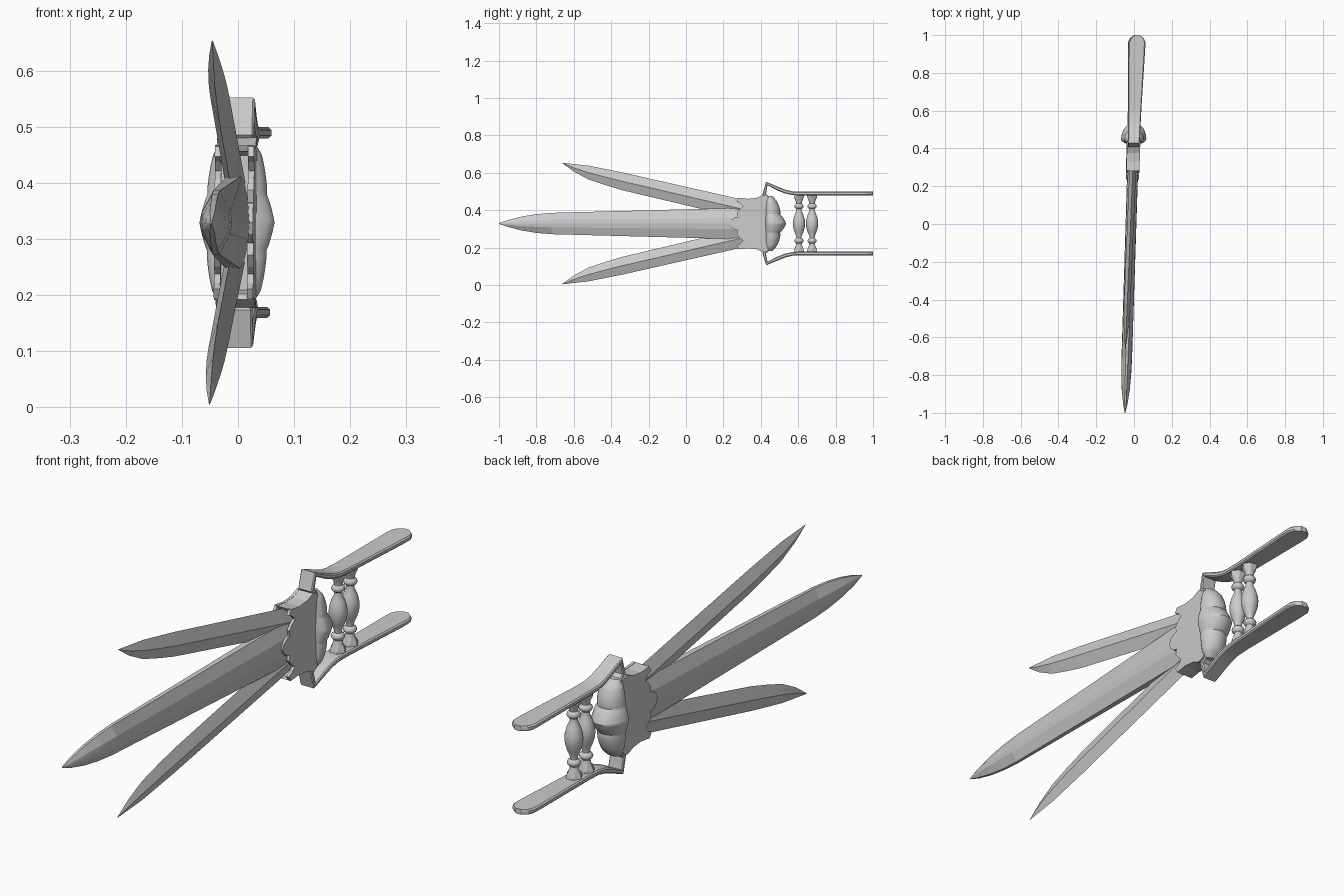
import bpy, bmesh, math
from mathutils import Vector

cube = bpy.data.objects.get("Cube")
if cube:
    bpy.data.objects.remove(cube)

steel = bpy.data.materials.new("pale_steel")
steel.use_nodes = True
steel.diffuse_color = (0.6, 0.6, 0.6, 1)
steel.node_tree.nodes["Principled BSDF"].inputs["Base Color"].default_value = (0.6, 0.6, 0.6, 1)

MID = 0.329  # height of the centre line


def finish(name, bm, smooth=None):
    """Lean the part with the whole weapon, then make an object of it."""
    for v in bm.verts:
        v.co.x += 0.0315 * v.co.y - 0.016 + 0.0077 * v.co.z
        v.co.z += MID
    bmesh.ops.remove_doubles(bm, verts=bm.verts, dist=1e-5)
    bmesh.ops.recalc_face_normals(bm, faces=bm.faces)
    mesh = bpy.data.meshes.new(name)
    bm.to_mesh(mesh)
    bm.free()
    mesh.materials.append(steel)
    ob = bpy.data.objects.new(name, mesh)
    bpy.context.collection.objects.link(ob)
    if smooth:
        bpy.ops.object.select_all(action='DESELECT')
        ob.select_set(True)
        bpy.context.view_layer.objects.active = ob
        bpy.ops.object.shade_smooth_by_angle(angle=math.radians(smooth))
    return ob


def loft(rings):
    """Skin closed rings of equal length and cap both ends."""
    bm = bmesh.new()
    rows = [[bm.verts.new(p) for p in r] for r in rings]
    n = len(rows[0])
    for a, b in zip(rows, rows[1:]):
        for i in range(n):
            j = (i + 1) % n
            bm.faces.new((a[i], a[j], b[j], b[i]))
    bm.faces.new(rows[0])
    bm.faces.new(rows[-1])
    return bm


# Main blade: flat-centred section with narrow square edges
rings = []
for y, h, t in [(-1, .002, .002), (-.95, .019, .012), (-.88, .037, .021),
                (-.8, .050, .026), (-.72, .057, .028), (.34, .085, .029)]:
    e = .004 + .009 * (y + 1) / 1.3 if h > .01 else .001
    f = h * .36
    half = [(e, -h), (t * .9, -f), (t, 0), (t * .9, f), (e, h)]
    rings.append([(x, y, z) for x, z in half] + [(-x, y, -z) for x, z in half])
finish("main_blade", loft(rings))

# Side blades: diamond section, swept slightly outwards at the tip
for side, name in ((1, "upper_side_blade"), (-1, "lower_side_blade")):
    rings = []
    for y, lo, hi, t in [(-.66, .322, .325, .001), (-.6, .278, .318, .008),
                         (-.52, .235, .309, .013), (-.43, .205, .291, .016),
                         (-.34, .178, .273, .017), (.36, .012, .115, .018)]:
        lean = .012 * (y - .3)
        mid = (lo + hi) / 2
        rings.append([(lean + t, y, side * mid), (lean, y, side * hi),
                      (lean - t, y, side * mid), (lean, y, side * lo)])
    finish(name, loft(rings))


# Guard cheeks: two scalloped plates around the blade roots
upper = [(.235, 0), (.243, .02), (.262, .035), (.278, .036), (.272, .058), (.288, .078),
         (.305, .092), (.29, .108), (.27, .118), (.282, .138), (.33, .132),
         (.375, .137), (.41, .152), (.437, .142), (.442, .115), (.465, .102),
         (.474, .075), (.462, .055), (.48, .035), (.488, 0)]
outline = upper + [(y, -z) for y, z in upper[-2:0:-1]]


def plate(name, x0, x1, pts):
    return finish(name, loft([[(x, y, z) for y, z in pts] for x in (x0, x1)]))


plate("left_guard_cheek", .024, .035, outline)
plate("right_guard_cheek", -.035, -.024, outline)

# Guard core fills the space behind the blade roots
core = [(.32, .125), (.38, .132), (.41, .147), (.45, .13), (.46, 0)]
plate("guard_core", -.03, .03, core + [(y, -z) for y, z in core[-2::-1]])

# Flared end walls join the two cheeks above and below
for side, name in ((1, "upper_guard_wall"), (-1, "lower_guard_wall")):
    wall = [(.28, .137), (.33, .131), (.375, .136), (.41, .151), (.41, .135),
            (.375, .12), (.33, .118), (.285, .127)]
    plate(name, -.034, .034, [(y, side * z) for y, z in wall])

# Lobed cushion at the back of the guard
rings = []
rows = 48
for i in range(rows + 1):
    h = -.148 + .296 * i / rows
    a = abs(h)
    lobe = abs(math.cos(math.pi * a / .1)) ** .6
    w = .062 - .19 * a + .005 * lobe
    d = .072 - .4 * a + .013 * lobe
    end = min(1, math.sqrt(max(0, (.152 - a) / .03)))
    w, d = w * (.55 + .45 * end), max(.012, d) * (.4 + .6 * end)
    ring = []
    for k in range(24):
        u = 2 * math.pi * k / 24
        c, s = math.cos(u), math.sin(u)
        ring.append((w * c, .45 + (d if s > 0 else .03) * s, h))
    rings.append(ring)
finish("guard_cushion", loft(rings), 40)

# Side straps: a bent flat bar that hooks over the guard and widens to a round end
path = [(.45, .125, .03), (.418, .158, .03), (.432, .214, .031), (.49, .187, .032),
        (.53, .171, .033), (.57, .162, .034), (.62, .16, .035), (.93, .16, .045),
        (.965, .16, .044), (.985, .16, .034), (1, .16, .012)]
for side, name in ((1, "upper_strap"), (-1, "lower_strap")):
    rings = []
    for i, (y, z, w) in enumerate(path):
        a, b = path[max(0, i - 1)], path[min(len(path) - 1, i + 1)]
        t = Vector((b[0] - a[0], b[1] - a[1])).normalized()
        ny, nz = -t.y * .010, t.x * .010
        c = w * .88
        rings.append([(x, y + ny * k, side * (z + nz * k)) for x, k in
                      ((-c, 1), (c, 1), (w, .5), (w, -.5), (c, -1), (-c, -1), (-w, -.5), (-w, .5))])
    finish(name, loft(rings), 25)

# Grip bars: two turned balusters between the straps
profile = [(0, .033), (.02, .031), (.045, .024), (.065, .015), (.078, .014),
           (.084, .022), (.092, .025), (.1, .022), (.106, .015), (.122, .018),
           (.138, .026), (.151, .028)]
turned = [(-z, r) for z, r in profile[:0:-1]] + profile
for y0, name in ((.604, "front_grip_bar"), (.674, "rear_grip_bar")):
    rings = []
    for z, r in turned:
        ring = []
        for k in range(24):
            u = 2 * math.pi * k / 24
            # petal-shaped feet
            q = r * (1 + (.12 * math.cos(6 * u) if abs(z) > .13 else 0))
            ring.append((q * math.cos(u), y0 + q * math.sin(u), z))
        rings.append(ring)
    finish(name, loft(rings), 50)
